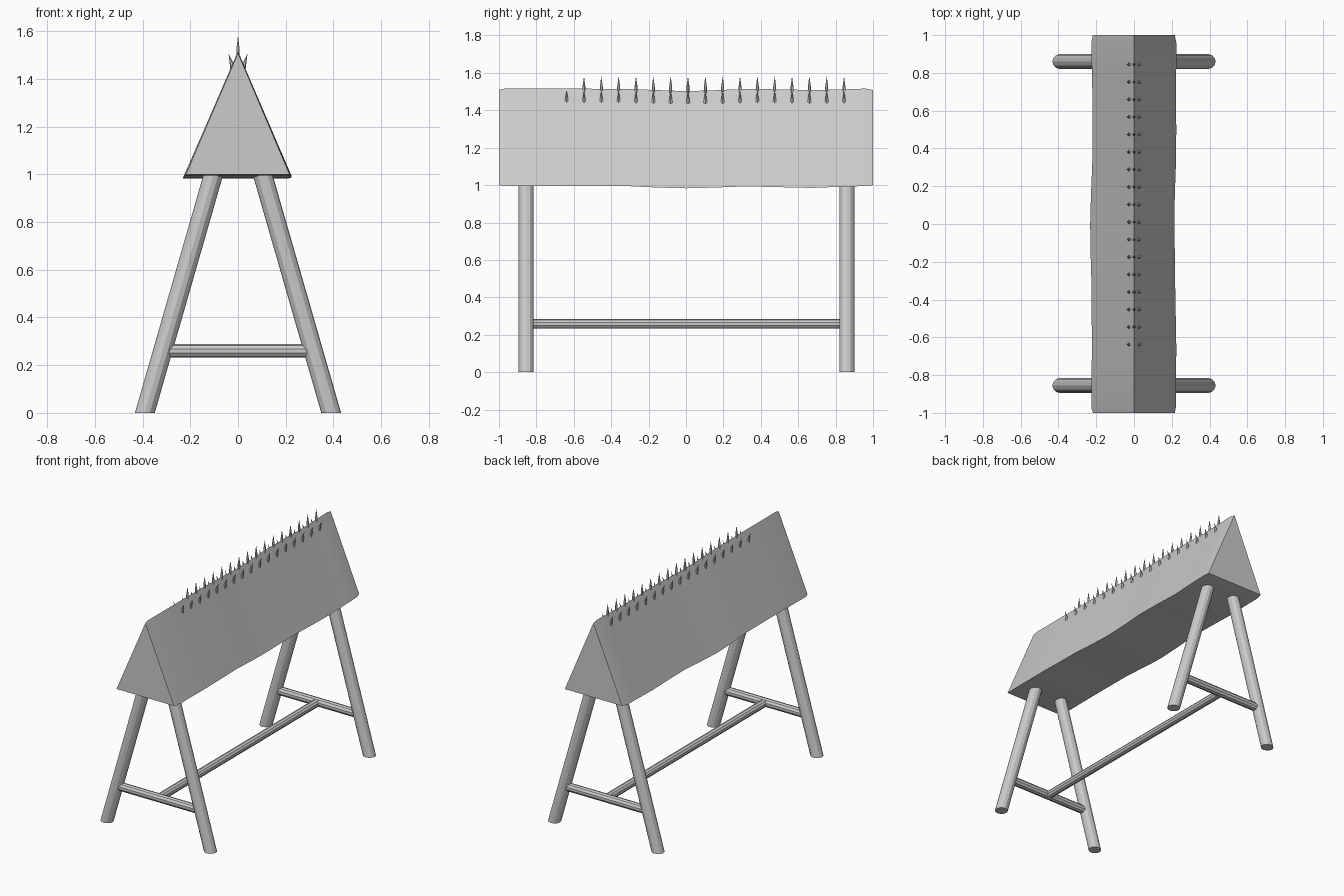
import bpy, bmesh, math
from mathutils import Vector

if "Cube" in bpy.data.objects:
    bpy.data.objects.remove(bpy.data.objects["Cube"])


def finish(name, bm):
    bmesh.ops.recalc_face_normals(bm, faces=bm.faces)
    mesh = bpy.data.meshes.new(name)
    bm.to_mesh(mesh)
    bm.free()
    ob = bpy.data.objects.new(name, mesh)
    bpy.context.collection.objects.link(ob)
    return ob


def add_rod(bm, a, b, r1, r2, sides):
    a, b = Vector(a), Vector(b)
    d = b - a
    m = d.to_track_quat('Z', 'Y').to_matrix().to_4x4()
    m.translation = (a + b) / 2
    return bmesh.ops.create_cone(bm, cap_ends=True, segments=sides, radius1=r1,
                                 radius2=r2, depth=d.length, matrix=m)['verts']


# Wedge beam: triangular sections (y, left x, right x, base z, ridge z), slightly worn
sections = [(-1, -.218, .216, 1.0, 1.508), (-.97, -.226, .222, .995, 1.516),
            (-.65, -.223, .224, .995, 1.516), (-.32, -.225, .218, .995, 1.514),
            (-.15, -.230, .216, .987, 1.508), (0, -.232, .214, .983, 1.502),
            (.15, -.228, .216, .987, 1.507), (.32, -.221, .222, .993, 1.514),
            (.5, -.219, .224, .989, 1.512), (.67, -.220, .222, .985, 1.508),
            (.85, -.224, .224, .992, 1.512), (.96, -.226, .224, .995, 1.516),
            (1, -.218, .216, 1.0, 1.508)]
bm = bmesh.new()
rings = [[bm.verts.new(p) for p in ((l, y, b), (r, y, b), (0, y, t))]
         for y, l, r, b, t in sections]
for p, q in zip(rings, rings[1:]):
    for i in range(3):
        j = (i + 1) % 3
        bm.faces.new((p[i], p[j], q[j], q[i]))
bm.faces.new(rings[0])
bm.faces.new(rings[-1])
beam = finish("wedge_beam", bm)

# Splayed legs, cut flat at the floor
smooth = [beam]
for end, y in (("front", -.855), ("back", .86)):
    for side, s in (("left", -1), ("right", 1)):
        bm = bmesh.new()
        add_rod(bm, (s * .405, y, -.05), (s * .103, y, 1.0), .04, .04, 12)
        res = bmesh.ops.bisect_plane(bm, geom=bm.verts[:] + bm.edges[:] + bm.faces[:],
                                     plane_co=(0, 0, 0), plane_no=(0, 0, -1), clear_outer=True)
        bmesh.ops.holes_fill(bm, edges=[e for e in bm.edges if e.is_boundary])
        smooth.append(finish(f"{end}_{side}_leg", bm))
    # Cross rail between the two legs
    bm = bmesh.new()
    add_rod(bm, (-.315, y, .26), (.315, y, .26), .028, .028, 10)
    smooth.append(finish(f"{end}_cross_rail", bm))

# Long rail joining the two cross rails
bm = bmesh.new()
add_rod(bm, (0, -.85, .258), (0, .85, .258), .026, .026, 10)
smooth.append(finish("long_rail", bm))

# Three rows of small spikes: ridge and both slopes
step = .0927
bm = bmesh.new()
for i in range(16):
    y = .845 - i * step
    add_rod(bm, (0, y, 1.49), (0, y, 1.525), .008, .008, 6)
    add_rod(bm, (0, y, 1.525), (0, y, 1.582), .008, 0, 6)
finish("ridge_spikes", bm)
for side, s in (("left", -1), ("right", 1)):
    bm = bmesh.new()
    for i in range(17):
        y = .845 - i * step
        add_rod(bm, (s * .02, y, 1.44), (s * .040, y, 1.508), .012, 0, 6)
    finish(f"{side}_slope_spikes", bm)

for ob in smooth:
    bpy.ops.object.select_all(action='DESELECT')
    ob.select_set(True)
    bpy.context.view_layer.objects.active = ob
    bpy.ops.object.shade_smooth_by_angle(angle=math.radians(25))
